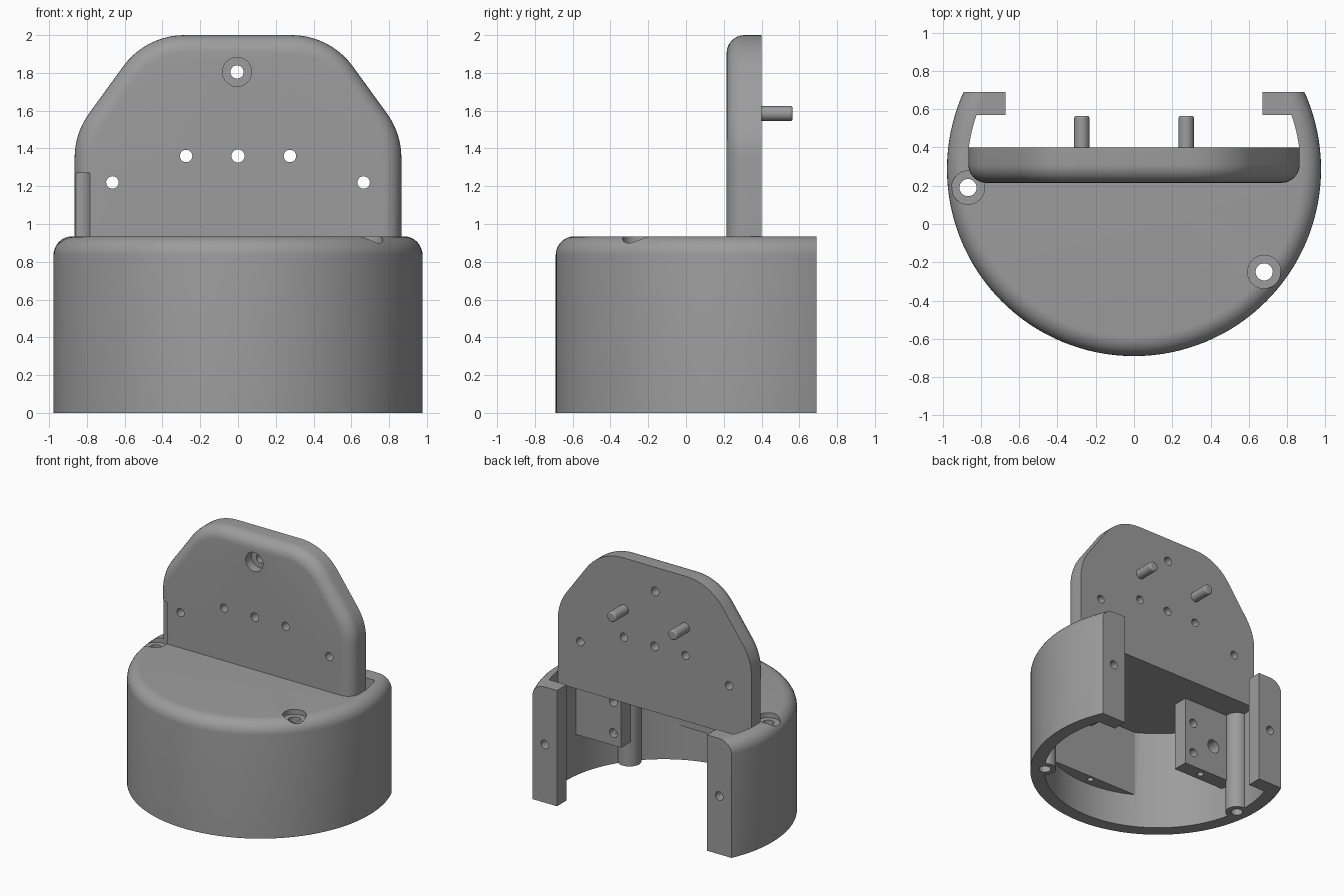
import bpy, bmesh, math
from mathutils import Matrix, Vector

if "Cube" in bpy.data.objects:
    bpy.data.objects.remove(bpy.data.objects["Cube"])

CY = 0.287                      # y of the round base axis
R_OUT, R_IN, H, ROOF = 0.977, 0.87, 0.935, 0.83

grey = bpy.data.materials.new("grey")
grey.diffuse_color = (0.335, 0.335, 0.335, 1)
grey.use_nodes = True
grey.node_tree.nodes["Principled BSDF"].inputs["Base Color"].default_value = grey.diffuse_color


def finish(bm, name):
    bmesh.ops.recalc_face_normals(bm, faces=bm.faces)
    me = bpy.data.meshes.new(name)
    bm.to_mesh(me)
    bm.free()
    me.materials.append(grey)
    ob = bpy.data.objects.new(name, me)
    bpy.context.collection.objects.link(ob)
    return ob


def box(name, x0, x1, y0, y1, z0, z1):
    bm = bmesh.new()
    m = Matrix.Translation(((x0 + x1) / 2, (y0 + y1) / 2, (z0 + z1) / 2))
    bmesh.ops.create_cube(bm, size=1, matrix=m @ Matrix.Diagonal((x1 - x0, y1 - y0, z1 - z0, 1)))
    return finish(bm, name)


def rod(name, a, b, r, n=32):
    a, b = Vector(a), Vector(b)
    bm = bmesh.new()
    m = Matrix.Translation((a + b) / 2) @ (b - a).to_track_quat('Z', 'Y').to_matrix().to_4x4()
    bmesh.ops.create_cone(bm, cap_ends=True, segments=n, radius1=r, radius2=r,
                          depth=(b - a).length, matrix=m)
    return finish(bm, name)


def combine(ob, other, op):
    mod = ob.modifiers.new(op, 'BOOLEAN')
    mod.operation, mod.solver, mod.object = op, 'EXACT', other
    bpy.context.view_layer.objects.active = ob
    bpy.ops.object.modifier_apply(modifier=mod.name)
    bpy.data.objects.remove(other)


def cut(ob, other):
    combine(ob, other, 'DIFFERENCE')


def join(ob, other):
    combine(ob, other, 'UNION')


def turned(name, profile, n=128):
    """Solid of revolution about the base axis; profile runs from axis to axis."""
    bm = bmesh.new()
    rings = []
    for r, z in profile:
        if r == 0:
            rings.append([bm.verts.new((0, CY, z))] * n)
        else:
            rings.append([bm.verts.new((r * math.cos(2 * math.pi * i / n),
                                        CY + r * math.sin(2 * math.pi * i / n), z)) for i in range(n)])
    for p, q in zip(rings, rings[1:]):
        for i in range(n):
            j = (i + 1) % n
            bm.faces.new(dict.fromkeys((p[i], p[j], q[j], q[i])))
    return finish(bm, name)


def arc(cx, cz, r, a0, a1, n):
    return [(cx + r * math.cos(math.radians(a0 + (a1 - a0) * i / n)),
             cz + r * math.sin(math.radians(a0 + (a1 - a0) * i / n))) for i in range(n + 1)]


# round base with a rounded top rim, cut flat at the back
F = 0.10
OUTER = [(0, 0), (R_OUT, 0)] + arc(R_OUT - F, H - F, F, 0, 90, 8) + [(0, H)]
stand = turned("stand", OUTER)
cut(stand, box("back_cut", -2, 2, 0.69, 2, -1, 2))

# hollow: room below the roof, and open shaft behind the upright plate
cut(stand, turned("room", [(0, -0.2), (R_IN, -0.2), (R_IN, ROOF), (0, ROOF)]))
shaft = turned("shaft", [(0, 0.5), (R_IN, 0.5), (R_IN, 1.2), (0, 1.2)])
cut(shaft, box("shaft_limit", -2, 2, -2, 0.40, 0, 2))
cut(stand, shaft)

# inside parts: back tabs, hanging blocks, front panel, screw pillars
for s in (-1, 1):
    xs = sorted((s * 0.67, s * 1.2))
    tab = box("back_tab", *xs, 0.57, 0.69, -0.1, 1.1)
    combine(tab, turned("tab_limit", OUTER), 'INTERSECT')
    join(stand, tab)
# (side, inner x, bottom z, hole x, hole heights)
BLOCKS = [(-1, 0.37, 0.26, 0.45, (0.38, 0.64)), (1, 0.46, 0.33, 0.53, (0.43, 0.68))]
for s, x, z, hx, hz in BLOCKS:
    xs = sorted((s * x, s * 0.90))
    join(stand, box("hanging_block", *xs, 0.045, 0.17, z, 0.88))
panel = turned("front_panel", [(0, 0.28), (0.92, 0.28), (0.92, 0.86), (0, 0.86)])
cut(panel, box("panel_limit", -2, 2, -0.48, 2, 0, 2))
join(stand, panel)
SCREWS = [(-0.867, 0.19), (0.68, -0.25)]
for x, y in SCREWS:
    join(stand, rod("screw_pillar", (x, y, 0), (x, y, 0.87), 0.087))

# upright plate: outline with large corner arcs, lofted with a rounded front edge
R, T, E = 0.40, 54.0, 0.095
z1 = 1.48 - R * math.tan(math.radians((90 - T) / 2))
x2 = 0.4875 - R * math.tan(math.radians(T / 2))


def outline(d):
    half = ([(0.865 - d, 0.84)] + arc(0.865 - R, z1, R - d, 0, 90 - T, 8)
            + arc(x2, 2 - R, R - d, 90 - T, 90, 10))
    return half + [(-x, z) for x, z in reversed(half)]


bm = bmesh.new()
layers = [(0.215 + E - E * math.cos(t), E - E * math.sin(t))
          for t in (math.pi / 2 * i / 8 for i in range(9))] + [(0.40, 0)]
rings = [[bm.verts.new((x, y, z)) for x, z in outline(d)] for y, d in layers]
bm.faces.new(rings[0])
bm.faces.new(rings[-1])
for p, q in zip(rings, rings[1:]):
    for i in range(len(p)):
        bm.faces.new((p[i - 1], p[i], q[i], q[i - 1]))
join(stand, finish(bm, "upright_plate"))

# screw wells (the tall left one also notches the plate) and screw holes
for x, y in SCREWS:
    cut(stand, rod("screw_well", (x, y, 0.895), (x, y, 1.27), 0.087))
    cut(stand, rod("screw_hole", (x, y, -0.1), (x, y, 1.0), 0.045, 24))

# holes through the plate
for x, z, r in [(-0.005, 1.805, 0.035), (-0.275, 1.36, 0.033), (0, 1.36, 0.035),
                (0.275, 1.36, 0.033), (-0.665, 1.22, 0.033), (0.665, 1.22, 0.033)]:
    cut(stand, rod("plate_hole", (x, 0.1, z), (x, 0.5, z), r, 24))
cut(stand, rod("top_well", (-0.005, 0.1, 1.805), (-0.005, 0.29, 1.805), 0.077))

# holes in the tabs, blocks and front panel
for s, x, z, hx, hz in BLOCKS:
    cut(stand, rod("tab_hole", (s * 0.78, 0.5, 0.47), (s * 0.78, 0.8, 0.47), 0.035, 24))
    cut(stand, rod("block_screw", (s * 0.57, 0.11, 0.2), (s * 0.57, 0.11, 0.40), 0.025, 16))
    for h in hz:
        cut(stand, rod("block_hole", (s * hx, 0, h), (s * hx, 0.3, h), 0.035, 24))
cut(stand, rod("cable_hole", (-0.65, 0, 0.51), (-0.65, 0.3, 0.51), 0.055, 24))
cut(stand, rod("panel_hole", (0, -0.52, 0.2), (0, -0.52, 0.40), 0.025, 16))

# locating pins on the back of the plate
pins = []
for s in (-1, 1):
    pin = rod("pin", (s * 0.273, 0.39, 1.585), (s * 0.273, 0.565, 1.585), 0.04)
    bev = pin.modifiers.new("round_tip", 'BEVEL')
    bev.width, bev.segments = 0.012, 3
    bev.limit_method, bev.angle_limit = 'ANGLE', math.radians(40)
    pins.append(pin)

# smooth the round surfaces, keep hard edges
for ob in [stand] + pins:
    bpy.ops.object.select_all(action='DESELECT')
    ob.select_set(True)
    bpy.context.view_layer.objects.active = ob
    bpy.ops.object.shade_smooth_by_angle(angle=math.radians(30))
